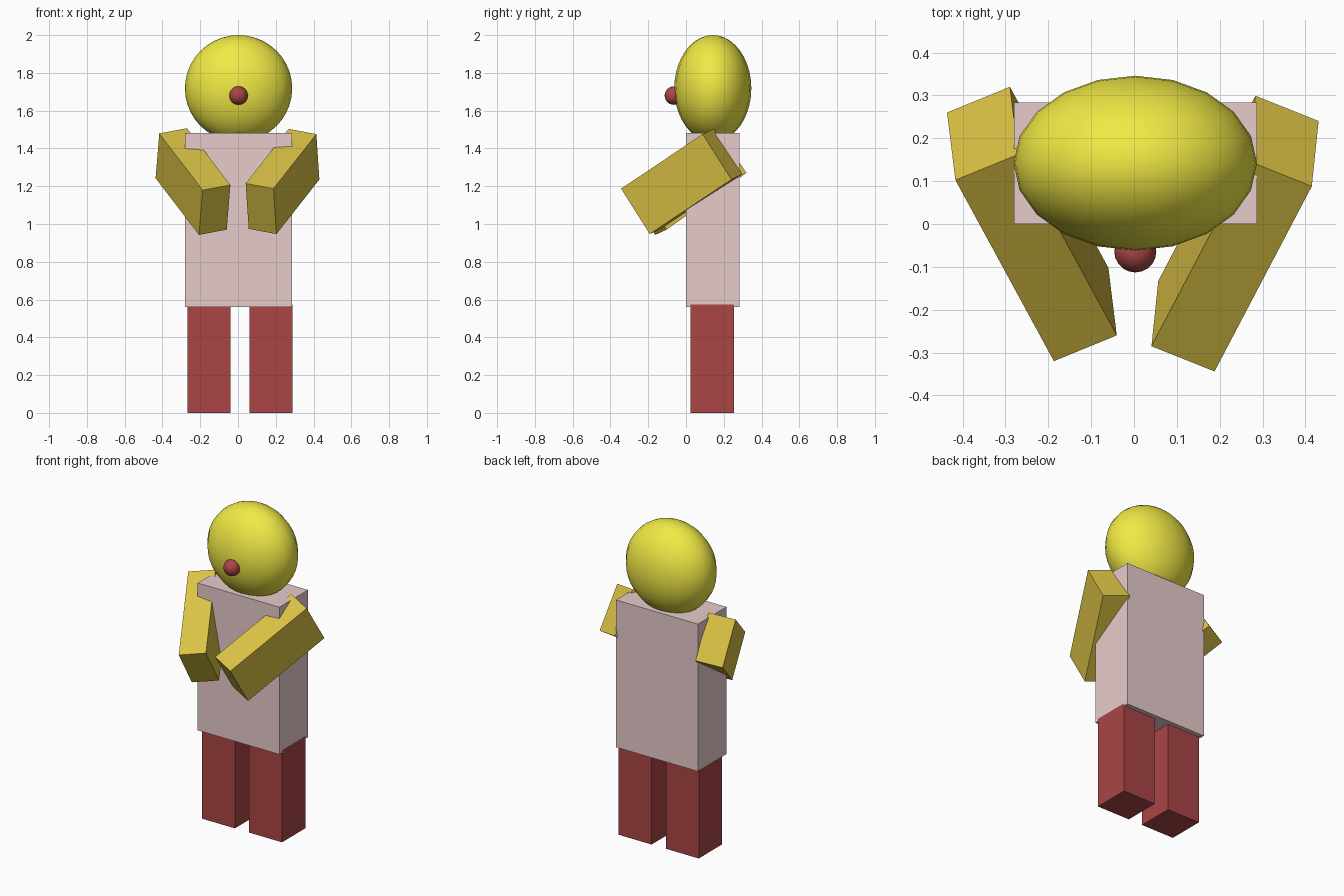
import bpy
from mathutils import Matrix, Vector

if "Cube" in bpy.data.objects:
    bpy.data.objects.remove(bpy.data.objects["Cube"])


def material(name, rgb):
    m = bpy.data.materials.new(name)
    m.diffuse_color = (*rgb, 1)
    m.use_nodes = True
    m.node_tree.nodes["Principled BSDF"].inputs["Base Color"].default_value = m.diffuse_color
    return m


YELLOW = material("yellow", (0.88, 0.82, 0.06))
GOLD = material("gold", (0.72, 0.55, 0.06))
PINK = material("pink", (0.8, 0.6, 0.6))
DARK_RED = material("dark_red", (0.4, 0.06, 0.06))


def finish(name, mat):
    ob = bpy.context.object
    ob.name = name
    ob.data.materials.append(mat)
    return ob


def box(name, lo, hi, mat):
    lo, hi = Vector(lo), Vector(hi)
    bpy.ops.mesh.primitive_cube_add(size=1, location=(lo + hi) / 2)
    ob = finish(name, mat)
    ob.scale = hi - lo
    return ob


def ball(name, centre, radii, segments, rings, mat):
    bpy.ops.mesh.primitive_uv_sphere_add(segments=segments, ring_count=rings, location=centre)
    ob = finish(name, mat)
    ob.scale = radii
    bpy.ops.object.shade_smooth()
    return ob


def arm(name, corner, along, down, size, mat):
    """Tilted box: runs from a hand corner along the arm, down its depth, and inwards."""
    a = Vector(along).normalized()
    d = Vector(down)
    d = (d - a * d.dot(a)).normalized()
    w = a.cross(d)
    if w.x * corner[0] > 0:      # thickness points to the body's middle
        w = -w
    length, depth, width = size
    centre = Vector(corner) + a * length / 2 + d * depth / 2 + w * width / 2
    # local axes, kept right-handed
    cols = Matrix((a, d, a.cross(d))).transposed().to_4x4()
    bpy.ops.mesh.primitive_cube_add(size=1)
    ob = finish(name, mat)
    ob.matrix_world = Matrix.Translation(centre) @ cols @ Matrix.Diagonal((length, depth, width, 1))
    return ob


# Body
box("torso", (-0.28, 0.0, 0.56), (0.287, 0.283, 1.483), PINK)

# Legs
for side, x0 in (("left", -0.267), ("right", 0.06)):
    box(side + "_leg", (x0, 0.025, 0), (x0 + 0.228, 0.255, 0.575), DARK_RED)

# Head and nose
ball("head", (0.003, 0.142, 1.718), (0.284, 0.204, 0.282), 20, 20, YELLOW)
ball("nose", (0.003, -0.064, 1.68), (0.049, 0.049, 0.049), 20, 16, DARK_RED)

# Arms reaching forwards and inwards
SIZE = (0.567, 0.285, 0.161)
arm("right_arm", (0.188, -0.344, 1.187), (0.227, 0.432, 0.289), (0.015, 0.151, -0.242), SIZE, GOLD)
arm("left_arm", (-0.187, -0.32, 1.179), (-0.229, 0.421, 0.299), (-0.021, 0.16, -0.234), SIZE, GOLD)
